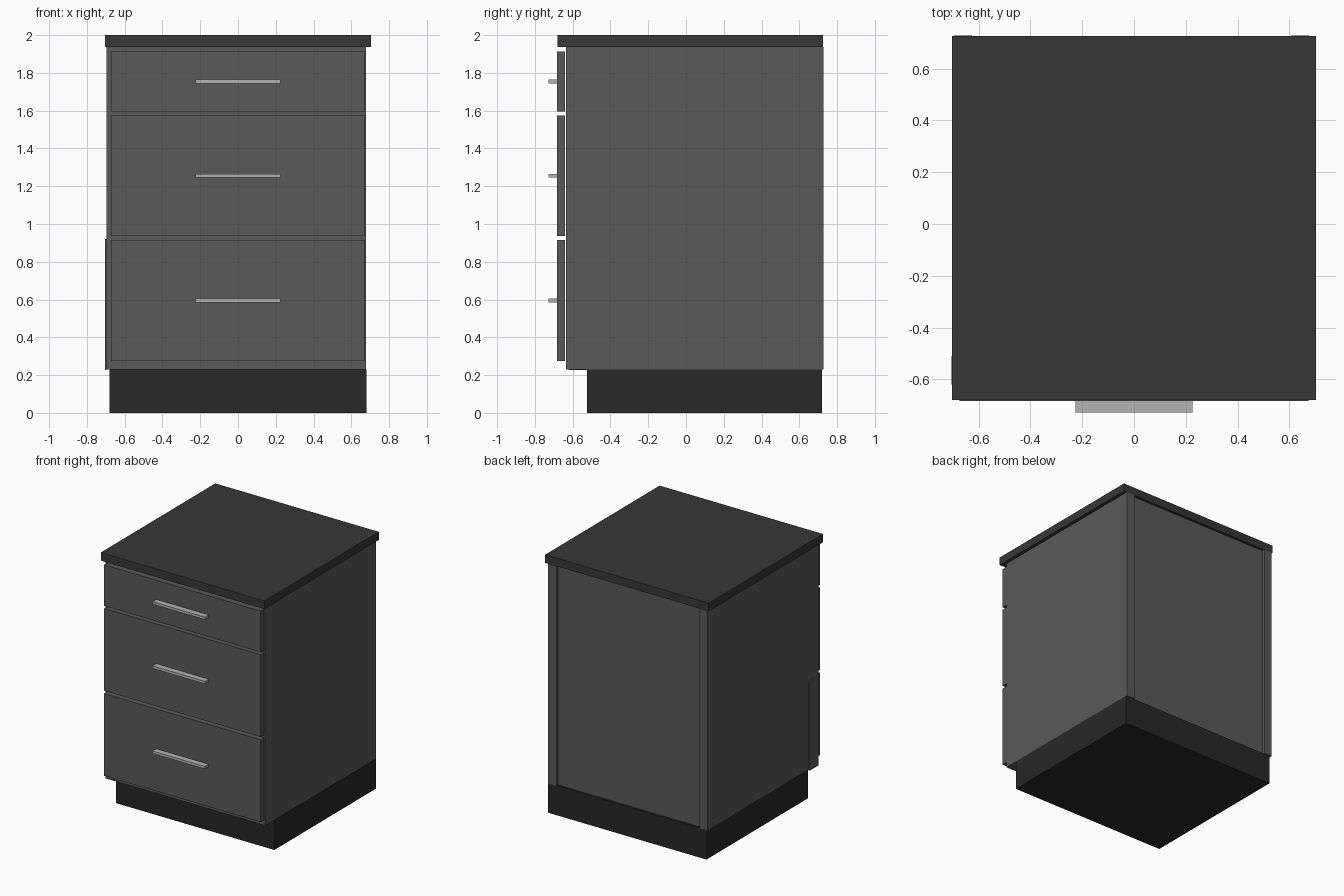
import bpy
import bmesh

if "Cube" in bpy.data.objects:
    bpy.data.objects.remove(bpy.data.objects["Cube"])


def material(name, value):
    m = bpy.data.materials.new(name)
    m.diffuse_color = (value, value, value, 1)
    m.use_nodes = True
    m.node_tree.nodes["Principled BSDF"].inputs["Base Color"].default_value = m.diffuse_color
    return m


BODY = material("body_grey", 0.10)
TOP = material("worktop_charcoal", 0.038)
BASE = material("plinth_black", 0.021)
METAL = material("handle_metal", 0.45)


def box(name, x, y, z, mat):
    """Axis-aligned box from (min, max) ranges."""
    bm = bmesh.new()
    bmesh.ops.create_cube(bm, size=1)
    for v in bm.verts:
        v.co = [r[0] if c < 0 else r[1] for c, r in zip(v.co, (x, y, z))]
    mesh = bpy.data.meshes.new(name)
    bm.to_mesh(mesh)
    bm.free()
    mesh.materials.append(mat)
    ob = bpy.data.objects.new(name, mesh)
    bpy.context.collection.objects.link(ob)
    return ob


# Worktop and recessed plinth
box("worktop", (-0.703, 0.703), (-0.68, 0.725), (1.937, 2.0), TOP)
box("plinth", (-0.68, 0.68), (-0.525, 0.72), (0, 0.23), BASE)

# Carcass: thick sides, recessed back, floor
box("left_side", (-0.695, -0.625), (-0.635, 0.727), (0.23, 1.937), BODY)
box("right_side", (0.605, 0.677), (-0.635, 0.727), (0.23, 1.937), BODY)
box("back_panel", (-0.625, 0.605), (0.66, 0.705), (0.23, 1.937), BODY)
box("floor_panel", (-0.625, 0.605), (-0.632, 0.66), (0.23, 0.29), BODY)

# Front rails behind the drawer gaps
for i, z in enumerate((0.925, 1.585, 1.907)):
    box(f"front_rail_{i + 1}", (-0.625, 0.605), (-0.632, -0.55),
        (z - 0.03, z + 0.03), BODY)

# Thin strip on the lower front of the left side
box("side_strip", (-0.705, -0.695), (-0.62, -0.51), (0.227, 0.92), BODY)

# Drawer fronts with bar handles
for i, (z0, z1) in enumerate(((0.275, 0.914), (0.936, 1.575), (1.595, 1.914))):
    box(f"drawer_front_{i + 1}", (-0.673, 0.673), (-0.683, -0.64), (z0, z1), BODY)
    zc = (z0 + z1) / 2
    box(f"handle_{i + 1}", (-0.225, 0.225), (-0.728, -0.68),
        (zc - 0.01, zc + 0.01), METAL)
